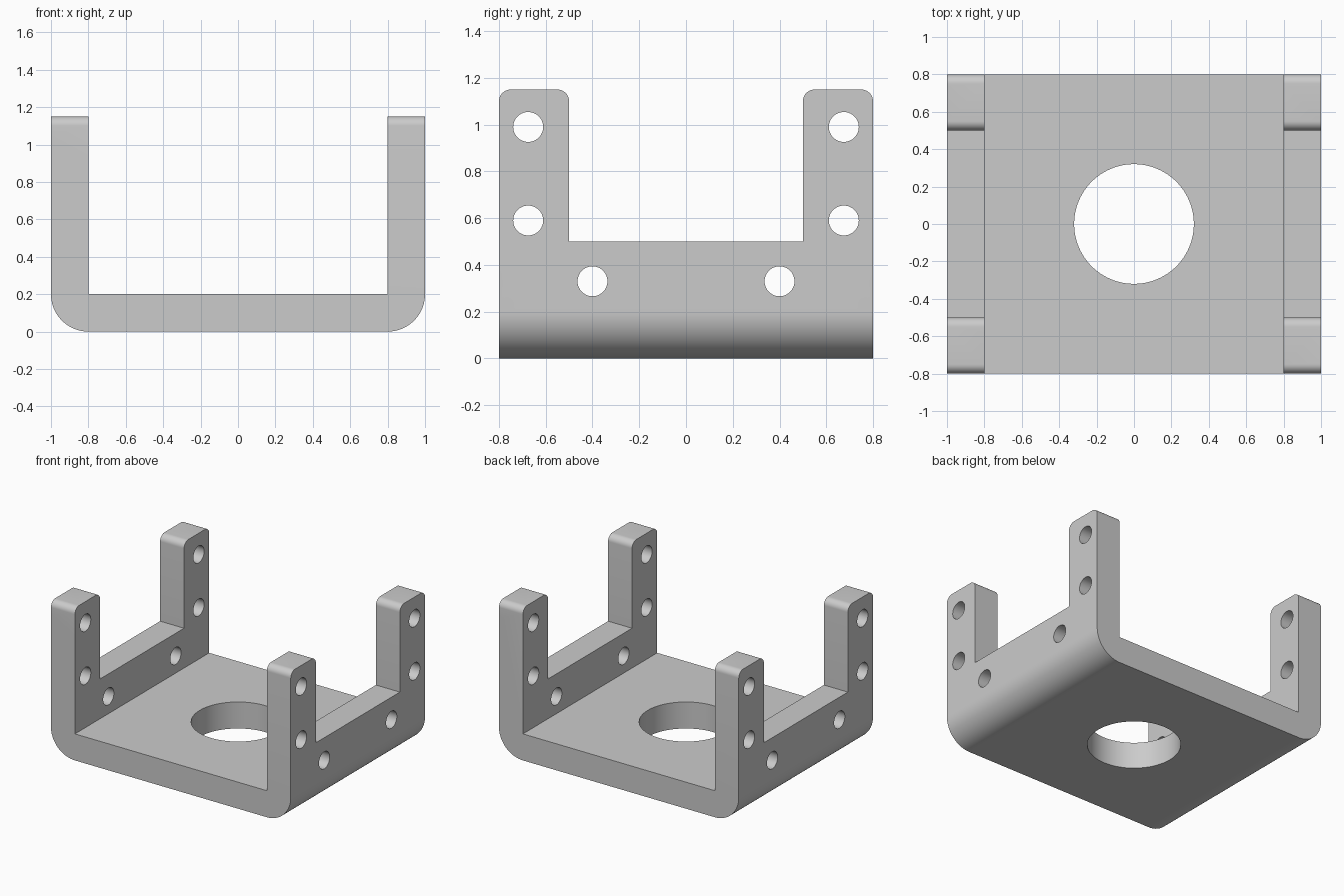
import bpy, bmesh
from math import sin, cos, pi
from mathutils import Matrix

old = bpy.data.objects.get("Cube")
if old:
    bpy.data.objects.remove(old, do_unlink=True)

grey = bpy.data.materials.new("plain grey")
grey.use_nodes = True
colour = (0.6, 0.6, 0.6, 1)
grey.diffuse_color = colour
grey.node_tree.nodes["Principled BSDF"].inputs["Base Color"].default_value = colour


def arc(cx, cz, r, start, steps):
    """Quarter circle, counter-clockwise from the start angle."""
    return [(cx + r * cos(start + pi / 2 * i / steps),
             cz + r * sin(start + pi / 2 * i / steps)) for i in range(steps + 1)]


def prism(name, profile, axis, half):
    """Extrude a 2D profile symmetrically along the x or y axis."""
    bm = bmesh.new()
    place = (lambda a, b: (a, -half, b)) if axis == "y" else (lambda a, b: (-half, a, b))
    face = bm.faces.new([bm.verts.new(place(a, b)) for a, b in profile])
    out = bmesh.ops.extrude_face_region(bm, geom=[face])
    moved = [v for v in out["geom"] if isinstance(v, bmesh.types.BMVert)]
    shift = (0, 2 * half, 0) if axis == "y" else (2 * half, 0, 0)
    bmesh.ops.translate(bm, verts=moved, vec=shift)
    bmesh.ops.recalc_face_normals(bm, faces=bm.faces)
    return finish(name, bm)


def finish(name, bm):
    mesh = bpy.data.meshes.new(name)
    bm.to_mesh(mesh)
    bm.free()
    mesh.materials.append(grey)
    obj = bpy.data.objects.new(name, mesh)
    bpy.context.collection.objects.link(obj)
    return obj


def cut(target, tool, operation):
    mod = target.modifiers.new(tool.name, "BOOLEAN")
    mod.object, mod.operation, mod.solver = tool, operation, "EXACT"
    bpy.context.view_layer.objects.active = target
    bpy.ops.object.modifier_apply(modifier=mod.name)
    bpy.data.objects.remove(tool, do_unlink=True)


# Channel: flat base and two walls with rounded lower edges
channel = (arc(-0.8, 0.2, 0.2, pi, 24) + arc(0.8, 0.2, 0.2, -pi / 2, 24)
           + [(1, 1.15), (0.8, 1.15), (0.8, 0.2), (-0.8, 0.2), (-0.8, 1.15), (-1, 1.15)])
bracket = prism("bracket", channel, "y", 0.8)

# Side outline: low wall between two round-topped posts
r, top = 0.05, 1.15
right_post = arc(0.8 - r, top - r, r, 0, 10) + arc(0.5 + r, top - r, r, pi / 2, 10)
left_post = [(-y, z) for y, z in reversed(right_post)]
outline = [(-0.8, -0.1), (0.8, -0.1)] + right_post + [(0.5, 0.5), (-0.5, 0.5)] + left_post
cut(bracket, prism("side_outline", outline, "x", 1.1), "INTERSECT")

# Drilled holes: one large in the base, six through both walls
holes = bmesh.new()
bmesh.ops.create_cone(holes, cap_ends=True, segments=96, radius1=0.32, radius2=0.32,
                      depth=0.4, matrix=Matrix.Translation((0, 0, 0.1)))
for side in (-1, 1):
    for y, z in ((0.675, 0.99), (0.675, 0.59), (0.4, 0.33)):
        bmesh.ops.create_cone(
            holes, cap_ends=True, segments=48, radius1=0.064, radius2=0.064, depth=2.4,
            matrix=Matrix.Translation((0, side * y, z)) @ Matrix.Rotation(pi / 2, 4, "Y"))
cut(bracket, finish("hole_cutter", holes), "DIFFERENCE")

# Smooth curves, crisp edges
bpy.ops.object.select_all(action="DESELECT")
bracket.select_set(True)
bpy.context.view_layer.objects.active = bracket
bpy.ops.object.shade_smooth_by_angle(angle=pi / 6)
